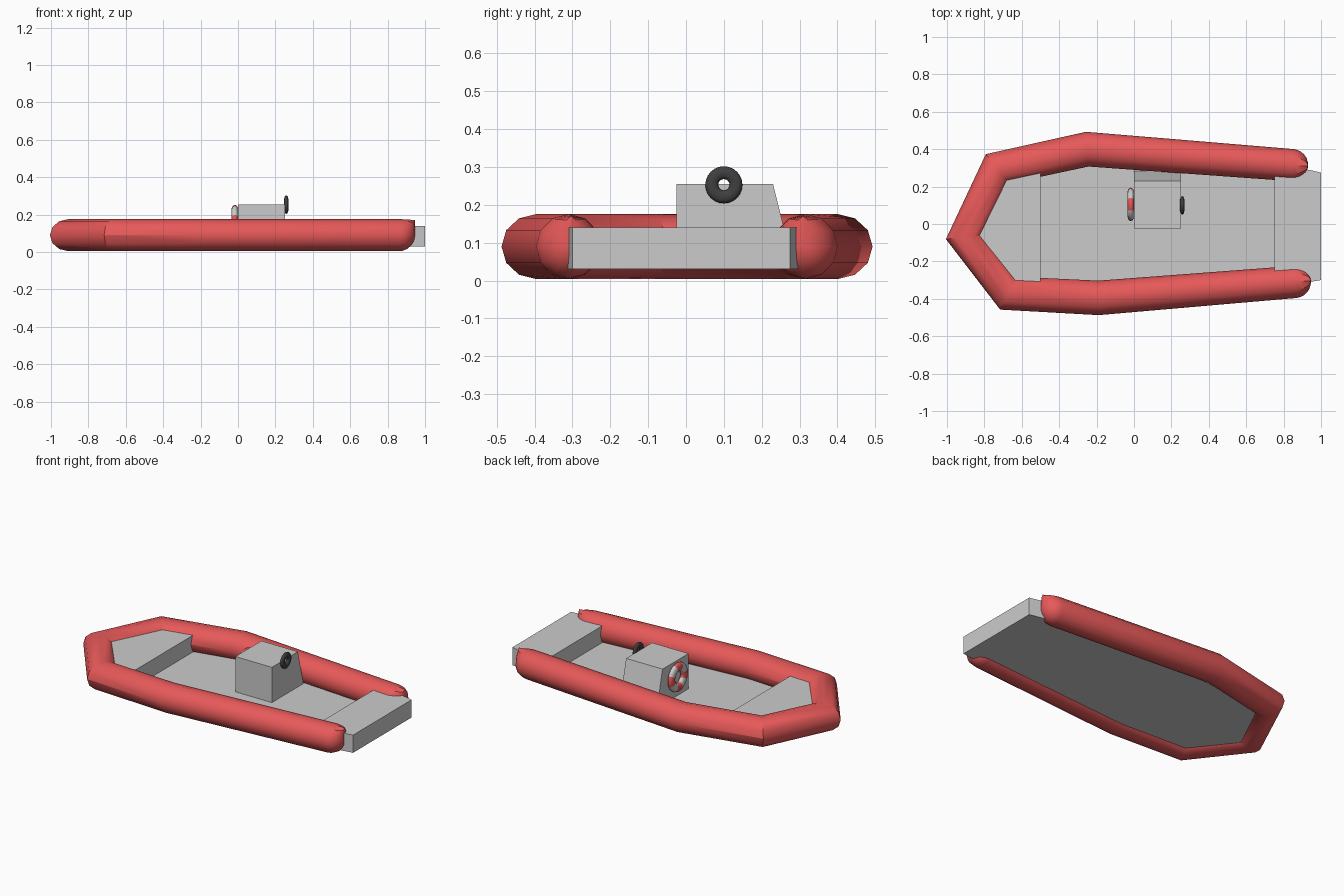
import bpy, bmesh
from math import sin, cos, pi
from mathutils import Vector

if "Cube" in bpy.data.objects:
    bpy.data.objects.remove(bpy.data.objects["Cube"])


def material(name, rgb):
    m = bpy.data.materials.new(name)
    m.diffuse_color = (*rgb, 1)
    m.use_nodes = True
    m.node_tree.nodes["Principled BSDF"].inputs["Base Color"].default_value = m.diffuse_color
    return m


RED = material("red", (0.8, 0.1, 0.1))
WHITE = material("white", (0.95, 0.95, 0.95))
BLACK = material("black", (0.05, 0.05, 0.05))


def finish(name, bm, mats=(), smooth=False):
    bmesh.ops.recalc_face_normals(bm, faces=bm.faces)
    me = bpy.data.meshes.new(name)
    bm.to_mesh(me)
    bm.free()
    for m in mats:
        me.materials.append(m)
    ob = bpy.data.objects.new(name, me)
    bpy.context.collection.objects.link(ob)
    if smooth:
        for p in me.polygons:
            p.use_smooth = True
    return ob


def loft(bm, rings, closed=False):
    """Skin a list of equal point rings; open lofts get end caps."""
    vs = [[bm.verts.new(p) for p in r] for r in rings]
    n, count = len(vs[0]), len(vs)
    for i in range(count if closed else count - 1):
        a, b = vs[i], vs[(i + 1) % count]
        for j in range(n):
            k = (j + 1) % n
            bm.faces.new((a[j], a[k], b[k], b[j]))
    if not closed:
        bm.faces.new(vs[0])
        bm.faces.new(vs[-1])
    return vs


def prism(name, outline, z0, z1):
    bm = bmesh.new()
    loft(bm, [[(x, y, z) for x, y in outline] for z in (z0, z1)])
    return finish(name, bm)


def ring(name, centre, major, rad, thick, segs, sides, mats):
    """Flattened torus whose axis runs along x."""
    bm = bmesh.new()
    cx, cy, cz = centre
    rings = []
    for i in range(segs):
        a = 2 * pi * i / segs
        rings.append([])
        for j in range(sides):
            b = 2 * pi * j / sides
            r = major + rad * cos(b)
            rings[-1].append((cx + thick * sin(b), cy + r * cos(a), cz + r * sin(a)))
    loft(bm, rings, closed=True)
    # alternating bands, centred on the axes
    if len(mats) > 1:
        band = segs // 8
        for i, f in enumerate(bm.faces):
            f.material_index = ((i // sides + band // 2) // band) % 2
    return finish(name, bm, mats, True)


# Inflatable tube: mitred sweep with ends rounded in plan and underneath
PATH = [Vector(p) for p in ((0.86, -0.31), (-0.19, -0.395), (-0.67, -0.37), (-0.905, -0.07),
                            (-0.73, 0.295), (-0.25, 0.40), (0.845, 0.315))]
RADII = [0.086, 0.092, 0.09, 0.086, 0.09, 0.092, 0.086]
RZ, ZC, SIDES = 0.086, 0.09, 12


def section(c, across, r, t=0.0):
    out = []
    for j in range(SIDES):
        a = 2 * pi * j / SIDES
        p = c + across * (r * cos(a) * cos(t))
        z = RZ * sin(a)
        z *= cos(t) if z < 0 else 1 - 0.06 * sin(t)
        out.append((p.x, p.y, ZC + z))
    return out


dirs = [(b - a).normalized() for a, b in zip(PATH, PATH[1:])]
rings = []
cap_angles = [pi / 2 * k / 6 for k in range(1, 6)] + [pi / 2 * 0.99]
for i, (c, r) in enumerate(zip(PATH, RADII)):
    d0, d1 = dirs[max(i - 1, 0)], dirs[min(i, len(dirs) - 1)]
    tangent = (d0 + d1).normalized()
    normal = Vector((-tangent.y, tangent.x)) / tangent.dot(d1)
    cap = lambda sgn: [section(c + tangent * (sgn * r * sin(t)), normal, r, t) for t in cap_angles]
    if i == 0:
        rings += cap(-1)[::-1]
    rings.append(section(c, normal, r))
    if i == len(PATH) - 1:
        rings += cap(1)
bm = bmesh.new()
loft(bm, rings)
tube = finish("inflatable_tube", bm, [RED])
bpy.context.view_layer.objects.active = tube
tube.select_set(True)
bpy.ops.object.shade_smooth_by_angle(angle=0.55)

# Floor, bow seat and stern bench
prism("floor", [(-0.86, -0.07), (-0.69, 0.28), (-0.25, 0.33), (0.75, 0.33), (1, 0.275),
                (1, -0.30), (0.75, -0.34), (-0.19, -0.36), (-0.66, -0.34)], 0.03, 0.036)
prism("bow_seat", [(-0.86, -0.07), (-0.69, 0.28), (-0.5, 0.31), (-0.5, -0.33), (-0.66, -0.34)], 0.032, 0.14)
prism("stern_bench", [(0.75, -0.34), (1, -0.30), (1, 0.275), (0.75, 0.33)], 0.03, 0.14)

# Console with a sloping side
bm = bmesh.new()
profile = [(-0.025, 0.032), (-0.025, 0.255), (0.23, 0.255), (0.285, 0.032)]
loft(bm, [[(x, y, z) for y, z in profile] for x in (0.0, 0.25)])
finish("console", bm)

# Steering wheel and life ring
ring("steering_wheel", (0.258, 0.10, 0.253), 0.032, 0.017, 0.011, 24, 12, [BLACK])
ring("life_ring", (-0.017, 0.105, 0.163), 0.062, 0.027, 0.018, 32, 12, [RED, WHITE])
